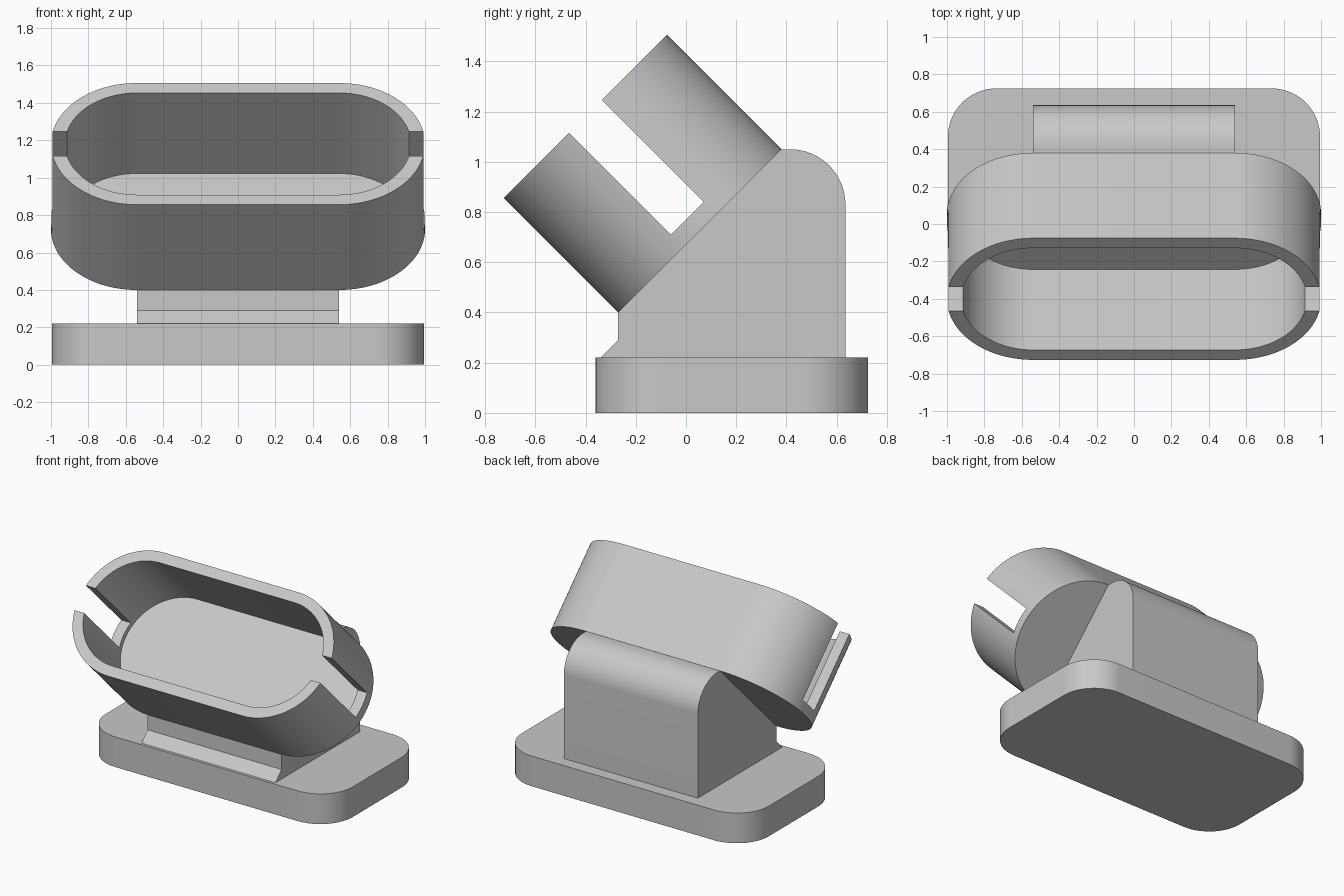
import bpy
import bmesh
from math import pi, cos, sin, radians
from mathutils import Matrix

cube = bpy.data.objects.get("Cube")
if cube:
    bpy.data.objects.remove(cube, do_unlink=True)

grey = bpy.data.materials.new("plain grey")
grey.use_nodes = True
colour = (0.58, 0.58, 0.58, 1)
grey.diffuse_color = colour
grey.node_tree.nodes["Principled BSDF"].inputs["Base Color"].default_value = colour


def arc(cx, cy, r, start, end, steps=24):
    angles = [radians(start + (end - start) * i / steps) for i in range(steps + 1)]
    return [(cx + r * cos(a), cy + r * sin(a)) for a in angles]


def prism(name, outline, low, high, matrix=Matrix()):
    """Extrude a 2D outline along local z, then place it with a matrix."""
    bm = bmesh.new()
    face = bm.faces.new([bm.verts.new((x, y, low)) for x, y in outline])
    result = bmesh.ops.extrude_face_region(bm, geom=[face])
    top = [v for v in result["geom"] if isinstance(v, bmesh.types.BMVert)]
    bmesh.ops.translate(bm, verts=top, vec=(0, 0, high - low))
    bmesh.ops.transform(bm, matrix=matrix, verts=bm.verts)
    bmesh.ops.recalc_face_normals(bm, faces=bm.faces)
    mesh = bpy.data.meshes.new(name)
    bm.to_mesh(mesh)
    bm.free()
    mesh.materials.append(grey)
    obj = bpy.data.objects.new(name, mesh)
    bpy.context.collection.objects.link(obj)
    return obj


def select(obj):
    bpy.ops.object.select_all(action="DESELECT")
    obj.select_set(True)
    bpy.context.view_layer.objects.active = obj


def cut(obj, cutter):
    select(obj)
    mod = obj.modifiers.new("cut", "BOOLEAN")
    mod.operation = "DIFFERENCE"
    mod.solver = "EXACT"
    mod.object = cutter
    bpy.ops.object.modifier_apply(modifier=mod.name)
    bpy.data.objects.remove(cutter, do_unlink=True)


def stadium(half_straight, r):
    return arc(half_straight, 0, r, -90, 90, 48) + arc(-half_straight, 0, r, 90, 270, 48)


# Base plate with rounded corners
w, front, back, r = 0.995, -0.36, 0.725, 0.26
plate = (arc(w - r, back - r, r, 0, 90) + arc(r - w, back - r, r, 90, 180)
         + arc(r - w, front + r, r, 180, 270) + arc(w - r, front + r, r, 270, 360))
base = prism("base_plate", plate, 0, 0.22)

# Pedestal: side profile in y and z, extruded across x
side = [(-0.34, 0.22), (0.635, 0.22)] + arc(0.415, 0.83, 0.22, 0, 90)
side += [(0.38, 1.05), (-0.27, 0.40), (-0.27, 0.29)]
across = Matrix(((0, 0, 1, 0), (1, 0, 0, 0), (0, 1, 0, 0), (0, 0, 0, 1)))
pedestal = prism("pedestal", side, -0.54, 0.54, across)

# Tilted cup with a hollow and a slot through both ends
tilt = Matrix.Translation((0, 0.055, 0.725)) @ Matrix.Rotation(pi / 4, 4, "X")
cup = prism("tilted_cup", stadium(0.54, 0.46), 0, 0.645, tilt)
cut(cup, prism("hollow_cutter", stadium(0.54, 0.385), 0.036, 1, tilt))
slot = [(-1.2, -0.092), (1.2, -0.092), (1.2, 0.092), (-1.2, 0.092)]
cut(cup, prism("slot_cutter", slot, 0.07, 1.1, tilt))

for part in (base, pedestal, cup):
    select(part)
    bpy.ops.object.shade_smooth_by_angle(angle=radians(30))
